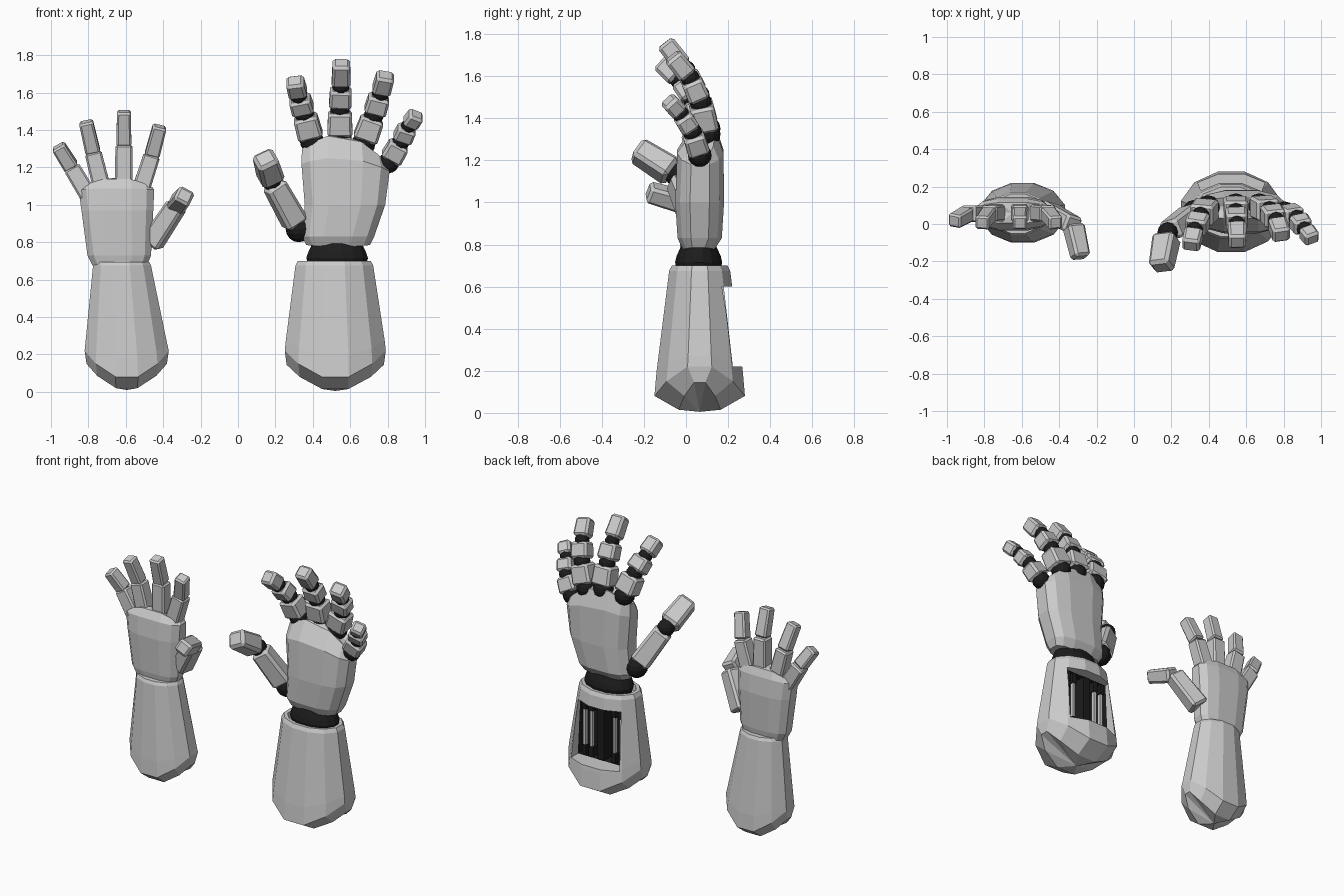
import bpy, bmesh
from math import sin, cos, pi, radians, copysign
from mathutils import Vector, Matrix

if "Cube" in bpy.data.objects:
    bpy.data.objects.remove(bpy.data.objects["Cube"])

black = bpy.data.materials.new("black_rubber")
black.diffuse_color = (0.012, 0.012, 0.012, 1)
black.use_nodes = True
black.node_tree.nodes["Principled BSDF"].inputs["Base Color"].default_value = black.diffuse_color


def finish(name, bm, mat=None):
    bmesh.ops.recalc_face_normals(bm, faces=bm.faces)
    me = bpy.data.meshes.new(name)
    bm.to_mesh(me)
    bm.free()
    ob = bpy.data.objects.new(name, me)
    bpy.context.collection.objects.link(ob)
    if mat:
        me.materials.append(mat)
    return ob


def loft(name, rings, power=1.0, n=12, mat=None):
    """Skin oval rings (cx, cy, hx, hy, z, tilt, arch); z varies with u across the ring."""
    bm = bmesh.new()
    loops = []
    for cx, cy, hx, hy, z, tilt, arch in rings:
        loop = []
        for i in range(n):
            a = 2 * pi * (i + 0.5) / n
            u, v = [copysign((abs(f) / cos(pi / n)) ** power, f) for f in (cos(a), sin(a))]
            loop.append(bm.verts.new((cx + hx * u, cy + hy * v, z + tilt * u + arch * u * u)))
        loops.append(loop)
    for lo, hi in zip(loops, loops[1:]):
        for i in range(n):
            j = (i + 1) % n
            bm.faces.new((lo[i], lo[j], hi[j], hi[i]))
    for loop, r in ((loops[0], rings[0]), (loops[-1], rings[-1])):
        c = bm.verts.new((r[0], r[1], r[4]))
        for i in range(n):
            bm.faces.new((loop[i], loop[(i + 1) % n], c))
    return finish(name, bm, mat)


def segment(name, a, b, w, t, taper=1.0, roll=0, bevel=0.014):
    """Chamfered finger bone from a to b."""
    a, b = Vector(a), Vector(b)
    d = (b - a).normalized()
    side = (Vector((1, 0, 0)) - d * d.x).normalized()
    side = Matrix.Rotation(radians(roll), 3, d) @ side
    m = Matrix((side, d.cross(side), d)).transposed().to_4x4()
    m.translation = (a + b) / 2
    bm = bmesh.new()
    bmesh.ops.create_cube(bm, size=1)
    for v in bm.verts:
        k = taper if v.co.z > 0 else 1
        v.co = Vector((v.co.x * w * k, v.co.y * t * k, v.co.z * (b - a).length))
    bmesh.ops.bevel(bm, geom=bm.edges[:], offset=bevel, segments=1, affect='EDGES')
    bm.transform(m)
    return finish(name, bm)


def ball(name, p, r):
    bm = bmesh.new()
    bmesh.ops.create_uvsphere(bm, u_segments=12, v_segments=8, radius=r)
    bm.transform(Matrix.Translation(p))
    return finish(name, bm, black)


def block(name, x0, x1, y0, y1, z0, z1, top=1.0, mat=None, open_back=False):
    """Box narrowing to 'top' of its width at z1."""
    bm = bmesh.new()
    bmesh.ops.create_cube(bm, size=1)
    for v in bm.verts:
        k = top if v.co.z > 0 else 1
        v.co = Vector(((x0 + x1) / 2 + v.co.x * (x1 - x0) * k,
                       y1 if v.co.y > 0 else y0, z1 if v.co.z > 0 else z0))
    if open_back:
        bm.faces.ensure_lookup_table()
        bmesh.ops.delete(bm, geom=[max(bm.faces, key=lambda f: f.calc_center_median().y)],
                         context='FACES')
    return finish(name, bm, mat)


# ---- Large mechanical hand: forearm with a keeled elbow end and cupped top
arm = loft("large_forearm", [
    (.52, .065, .26, .10, .005, 0, .14),
    (.52, .065, .27, .215, .07, 0, .15),
    (.52, .065, .265, .205, .19, 0, .08),
    (.515, .065, .208, .145, .675, 0, 0),
    (.515, .065, .195, .132, .70, 0, 0),
    (.515, .065, .17, .112, .70, 0, 0),
    (.515, .065, .165, .108, .66, 0, 0)])

# Rear service window with black lining and pistons
cut = block("window_cutter", .34, .70, .075, .4, .22, .60, .9)
cut.hide_render = True
cut.hide_set(True)
mod = arm.modifiers.new("window", 'BOOLEAN')
mod.operation, mod.solver, mod.object = 'DIFFERENCE', 'EXACT', cut
lining = block("window_lining", .343, .697, .079, .155, .223, .597, .9, black, True)
block("window_core", .495, .545, .08, .165, .23, .59, 1, black)
for x in (.385, .435, .605, .655):
    block("window_piston", x - .009, x + .009, .12, .145, .28, .54)
    block("piston_mount", x - .016, x + .016, .08, .15, .225, .29, 1, black)
    block("piston_mount", x - .016, x + .016, .08, .15, .53, .595, 1, black)

# Wrist and palm
loft("large_wrist", [
    (.53, .06, .15, .10, .665, 0, 0), (.53, .06, .165, .112, .715, 0, 0),
    (.53, .06, .155, .105, .745, 0, 0), (.53, .06, .13, .08, .80, 0, 0)], n=16, mat=black)
loft("large_palm", [
    (.535, .06, .17, .075, .775, 0, .01),
    (.535, .065, .193, .105, .83, 0, 0),
    (.572, .065, .215, .116, 1.0, 0, 0),
    (.575, .068, .236, .11, 1.25, -.02, -.05),
    (.57, .085, .228, .055, 1.37, -.04, -.11)], power=.7)

# Jointed fingers: knuckle path, segment widths
fingers = {
    "index": [(.395, .09, 1.34), (.355, .04, 1.485), (.325, -.03, 1.58), (.303, -.12, 1.665)],
    "middle": [(.545, .10, 1.35), (.545, .06, 1.51), (.55, 0, 1.63), (.553, -.10, 1.76)],
    "ring": [(.67, .10, 1.325), (.725, .07, 1.475), (.76, .02, 1.59), (.79, -.065, 1.695)],
    "little": [(.805, .065, 1.225), (.87, .03, 1.335), (.91, -.025, 1.42), (.957, -.085, 1.485)]}
for name, path in fingers.items():
    k = .88 if name == "little" else 1
    pts = [Vector(p) for p in path]
    for i, (w, t) in enumerate(((.135, .12), (.12, .105), (.10, .095))):
        a, b = pts[i], pts[i + 1]
        segment("large_%s_segment" % name, a.lerp(b, .14), a.lerp(b, .92 if i < 2 else 1),
                w * k, t * k, .94)
        ball("large_%s_joint" % name, a, (.064, .052, .045)[i] * k)

# Thumb
t0, t1, t2 = Vector((.325, .06, .87)), Vector((.18, -.045, 1.13)), Vector((.145, -.235, 1.25))
segment("large_thumb_segment", t0.lerp(t1, .1), t0.lerp(t1, .93), .13, .12, .9, 25, .018)
segment("large_thumb_tip", t1.lerp(t2, .12), t2, .13, .12, .9, 25, .018)
ball("large_thumb_joint", t0, .07)
ball("large_thumb_joint", t1, .055)

# ---- Small plain hand: forearm and palm
loft("small_forearm", [
    (-.595, .06, .215, .08, .01, 0, .14),
    (-.595, .06, .225, .16, .07, 0, .15),
    (-.597, .06, .22, .155, .18, 0, .07),
    (-.62, .055, .155, .115, .675, 0, 0),
    (-.62, .055, .145, .105, .695, 0, 0),
    (-.62, .055, .125, .085, .695, 0, 0)])
loft("small_palm", [
    (-.632, .055, .145, .07, .675, 0, 0),
    (-.635, .055, .17, .08, .73, 0, 0),
    (-.645, .055, .192, .09, .97, 0, 0),
    (-.65, .055, .202, .08, 1.09, 0, -.01),
    (-.648, .06, .19, .055, 1.145, 0, -.05)], power=.7)

# Two-piece fingers
small = {
    "little": [(-.80, .055, 1.05), (-.89, .055, 1.20), (-.962, .015, 1.315)],
    "ring": [(-.725, .06, 1.08), (-.775, .055, 1.28), (-.813, .005, 1.445)],
    "middle": [(-.612, .06, 1.08), (-.61, .055, 1.32), (-.61, .005, 1.50)],
    "index": [(-.52, .06, 1.08), (-.46, .055, 1.265), (-.418, .005, 1.42)]}
for name, path in small.items():
    a, b, c = [Vector(p) for p in path]
    segment("small_%s_base" % name, a, b, .095, .09, .95, 0, .01)
    segment("small_%s_tip" % name, b, c, .08, .078, .93, 0, .01)

# Thumb
s0, s1, s2 = Vector((-.465, .07, .79)), Vector((-.325, -.005, 1.0)), Vector((-.285, -.18, 1.05))
segment("small_thumb_base", s0, s1, .115, .105, .9, -25)
segment("small_thumb_tip", s1.lerp(s2, .02), s2, .10, .095, .9, -25)
